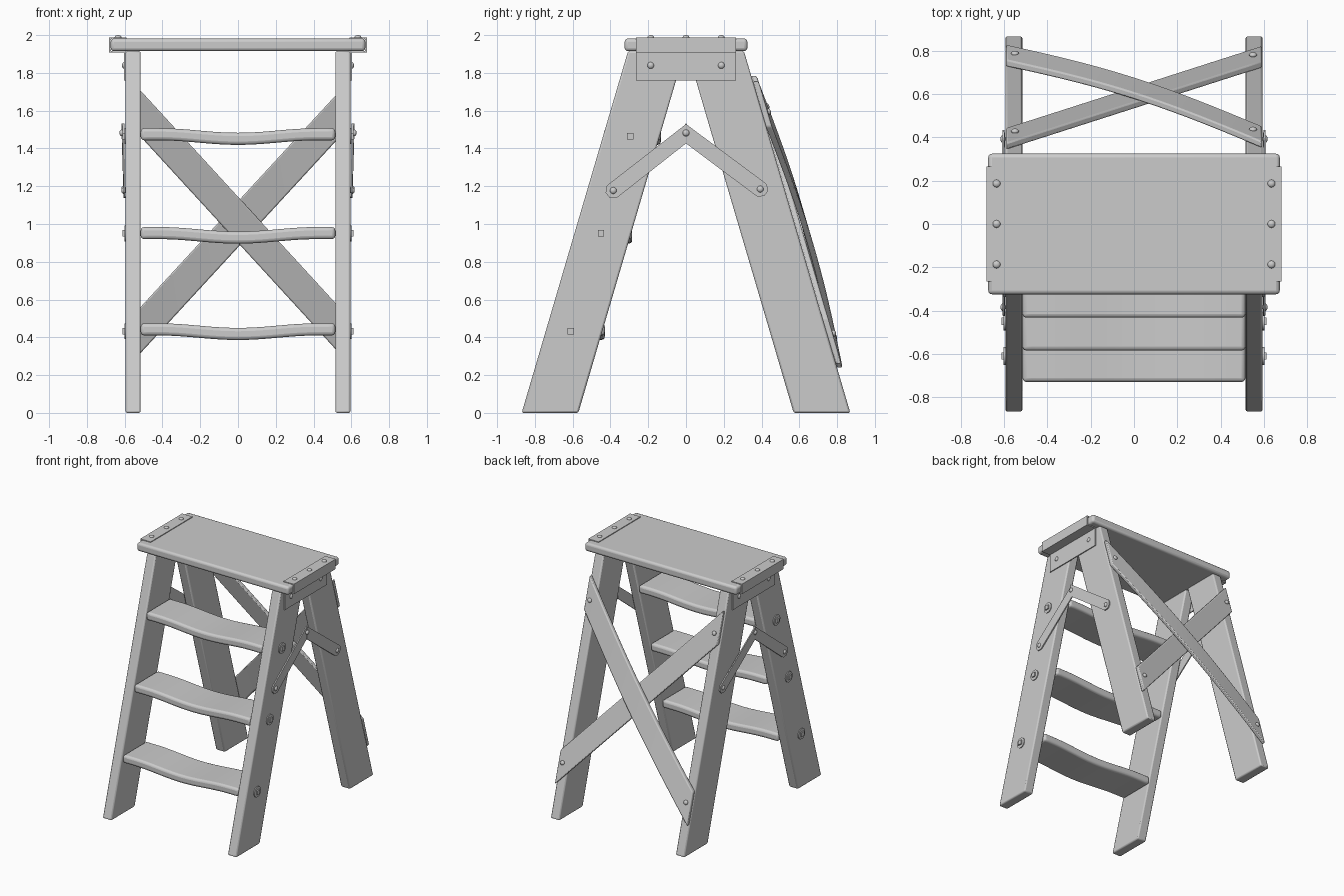
import bpy, bmesh, math
from mathutils import Matrix, Vector

if "Cube" in bpy.data.objects:
    bpy.data.objects.remove(bpy.data.objects["Cube"])

SLOPE = 0.294   # lean of the legs (y per z)


def finish(bm, name, bevel=0.0, segs=2, mirror=None):
    bmesh.ops.recalc_face_normals(bm, faces=bm.faces)
    me = bpy.data.meshes.new(name)
    bm.to_mesh(me)
    bm.free()
    ob = bpy.data.objects.new(name, me)
    bpy.context.collection.objects.link(ob)
    if bevel:
        b = ob.modifiers.new("Bevel", 'BEVEL')
        b.width, b.segments, b.limit_method = bevel, segs, 'ANGLE'
    if mirror:
        m = ob.modifiers.new("Mirror", 'MIRROR')
        m.use_axis = mirror
        m.use_clip = False
        m.use_mirror_merge = False
    bpy.ops.object.select_all(action='DESELECT')
    ob.select_set(True)
    bpy.context.view_layer.objects.active = ob
    bpy.ops.object.shade_smooth_by_angle(angle=math.radians(35))
    return ob


def loft(rings, name, **kw):
    """Closed solid through equal-sized rings of points."""
    bm = bmesh.new()
    vs = [[bm.verts.new(p) for p in r] for r in rings]
    n = len(vs[0])
    for a, b in zip(vs, vs[1:]):
        for i in range(n):
            j = (i + 1) % n
            bm.faces.new((a[i], a[j], b[j], b[i]))
    bm.faces.new(vs[0])
    bm.faces.new(vs[-1][::-1])
    return finish(bm, name, **kw)


def stud(name, pos, axis, r=0.018, h=0.012, mirror=(True, False, False)):
    """Domed rivet head facing along axis."""
    bm = bmesh.new()
    rot = Vector((0, 0, 1)).rotation_difference(Vector(axis)).to_matrix().to_4x4()
    bmesh.ops.create_uvsphere(bm, u_segments=12, v_segments=8, radius=1,
                              matrix=Matrix.Translation(pos) @ rot @ Matrix.Diagonal((r, r, h, 1)))
    return finish(bm, name, mirror=mirror)


X = (True, False, False)

# Four slanted legs
leg = [(-0.87, 0), (-0.57, 0), (-0.57 + SLOPE * 1.915, 1.915), (-0.87 + SLOPE * 1.915, 1.915)]
loft([[(x, y, z) for y, z in leg] for x in (0.515, 0.595)], "legs",
     bevel=0.01, mirror=(True, True, False))

# Seat board
loft([[(x, -0.325, 1.915), (x, 0.325, 1.915), (x, 0.325, 1.982), (x, -0.325, 1.982)]
      for x in (-0.674, 0.674)], "seat", bevel=0.018, segs=3)

# Metal brackets wrapping the seat ends and running down the legs
prof = [(0.59, 1.988), (0.682, 1.988), (0.682, 1.908), (0.603, 1.908), (0.603, 1.76),
        (0.594, 1.76), (0.594, 1.917), (0.673, 1.917), (0.673, 1.98), (0.59, 1.98)]
loft([[(x, y, z) for x, z in prof] for y in (-0.265, 0.265)], "seat_bracket", mirror=X)
for y in (-0.187, 0, 0.187):
    stud("bracket_top_rivet", (0.635, y, 1.988), (0, 0, 1))
for y in (-0.187, 0.187):
    stud("bracket_side_rivet", (0.602, y, 1.84), (1, 0, 0))

# Sagging treads with a washer and square nut at each end
for yc, zc, by, bz in ((-0.58, 0.442, -0.61, 0.432), (-0.435, 0.952, -0.45, 0.95),
                       (-0.283, 1.475, -0.295, 1.465)):
    rings = []
    for i in range(25):
        x = -0.515 + 1.03 * i / 24
        d = -0.024 * (0.5 + 0.5 * math.cos(math.pi * min(1, abs(x) / 0.42)))
        rings.append([(x, yc + sy * 0.15, zc + sz * 0.032 + d)
                      for sy, sz in ((-1, -1), (1, -1), (1, 1), (-1, 1))])
    loft(rings, "tread", bevel=0.018, segs=3)
    for nm, r, n, x1, a0 in (("tread_washer", 0.042, 16, 0.602, 0),
                             ("tread_nut", 0.024, 4, 0.612, math.pi / 4)):
        loft([[(x, by + r * math.cos(a0 + math.tau * k / n), bz + r * math.sin(a0 + math.tau * k / n))
               for k in range(n)] for x in (0.592, x1)], nm, mirror=X)

# Hinged spreader arms: octagonal lower end, mitred at the top pivot
for s, lo, x0, x1 in ((-1, (-0.385, 1.177), 0.597, 0.602), (1, (0.393, 1.185), 0.597, 0.609)):
    base, top = Vector(lo), Vector((0, 1.482))
    ang = math.atan2(base.y - top.y, base.x - top.x)
    pts = [(base.x + 0.042 * math.cos(ang + t * math.pi / 8), base.y + 0.042 * math.sin(ang + t * math.pi / 8))
           for t in (-4, -3, -1, 1, 3, 4)]
    tip = [(s * -0.004, 1.532), (s * -0.004, 1.43)]
    pts += tip if s > 0 else tip[::-1]

    def slant(z):
        return x0 + (x1 - x0) * (z - 1.15) / 0.38
    loft([[(slant(z) + t, y, z) for y, z in pts] for t in (0, 0.009)], "spreader_arm", mirror=X)
    stud("spreader_rivet", (slant(lo[1]) + 0.008, *lo), (1, 0, 0))
stud("spreader_pivot", (0.616, 0, 1.482), (1, 0, 0))

# Crossed rear braces: one flat on the legs, one bowed over it
for name, k, bow in (("flat_brace", -1.09, 0.0), ("bowed_brace", 1.085, 0.037)):
    rings = []
    zm = 1.022 if k < 0 else 0.998
    for i in range(21):
        x = -0.59 + 1.18 * i / 20
        ring = []
        for dz, t in ((-0.122, 0), (0.122, 0), (0.122, 0.032), (-0.122, 0.032)):
            z = zm + k * x + dz
            ring.append((x, 0.868 - SLOPE * z + t + bow * math.cos(math.pi * x / 1.18), z))
        rings.append(ring)
    loft(rings, name, bevel=0.007)
    for x in (-0.55, 0.55):
        z = zm + k * x
        stud("brace_rivet", (x, 0.906 - SLOPE * z, z), (0, 1, SLOPE), mirror=None)
